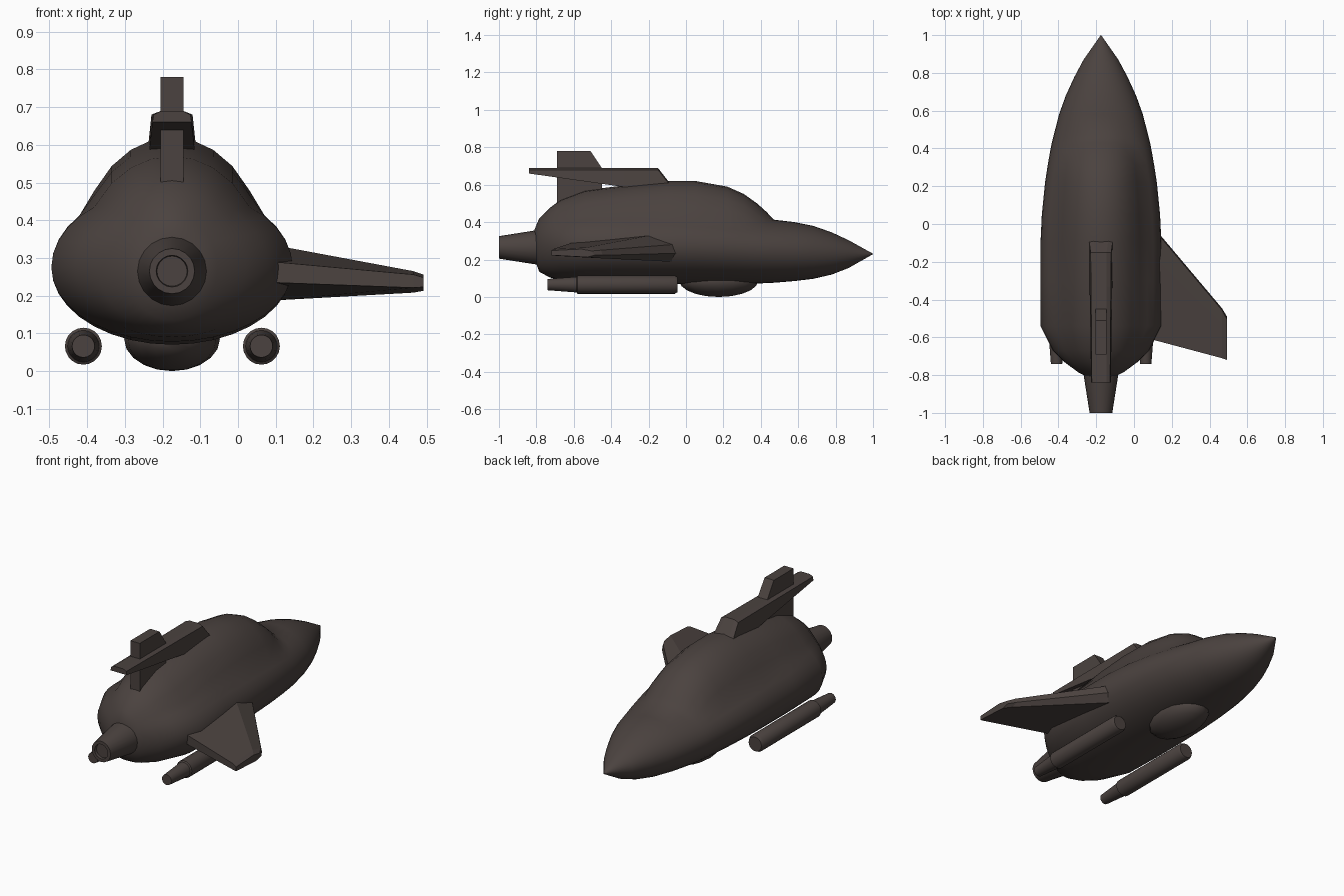
import bpy, bmesh
from math import sin, cos, pi, sqrt, radians

CX = -0.175  # centre line of the ship body

paint = bpy.data.materials.new("dark_hull_grey")
paint.diffuse_color = (0.07, 0.055, 0.05, 1)


def finish(name, bm, smooth=None):
    bmesh.ops.recalc_face_normals(bm, faces=bm.faces)
    me = bpy.data.meshes.new(name)
    bm.to_mesh(me)
    bm.free()
    ob = bpy.data.objects.new(name, me)
    bpy.context.collection.objects.link(ob)
    me.materials.append(paint)
    if smooth:
        bpy.ops.object.select_all(action='DESELECT')
        ob.select_set(True)
        bpy.context.view_layer.objects.active = ob
        bpy.ops.object.shade_smooth_by_angle(angle=radians(smooth))
    return ob


def loft(name, rings, smooth=None):
    """Skin a row of equal-length point rings and cap both ends."""
    bm = bmesh.new()
    vs = [[bm.verts.new(p) for p in r] for r in rings]
    n = len(vs[0])
    for a, b in zip(vs, vs[1:]):
        for i in range(n):
            j = (i + 1) % n
            bm.faces.new((a[i], a[j], b[j], b[i]))
    bm.faces.new(vs[0])
    bm.faces.new(vs[-1])
    return finish(name, bm, smooth)


def lathe(name, cx, cz, profile, n=20):
    """Turned part along y from (y, radius) pairs."""
    loft(name, [[(cx + r * cos(2 * pi * i / n), y, cz + r * sin(2 * pi * i / n))
                 for i in range(n)] for y, r in profile], 35)


# Hull: elliptical sections merged with a raised cabin hump
# y, half width, bottom, top, mid height, hump half width, hump crown
stations = [
    (-0.81, 0.07, 0.205, 0.34, 0.27, 0.06, 0.36),
    (-0.785, 0.12, 0.135, 0.41, 0.275, 0.10, 0.42),
    (-0.73, 0.195, 0.105, 0.44, 0.275, 0.17, 0.475),
    (-0.67, 0.255, 0.09, 0.46, 0.275, 0.21, 0.52),
    (-0.54, 0.32, 0.078, 0.485, 0.275, 0.245, 0.57),
    (-0.30, 0.32, 0.07, 0.49, 0.275, 0.255, 0.60),
    (-0.10, 0.32, 0.07, 0.49, 0.275, 0.255, 0.62),
    (0.05, 0.313, 0.07, 0.48, 0.272, 0.25, 0.62),
    (0.22, 0.296, 0.07, 0.46, 0.265, 0.24, 0.59),
    (0.31, 0.282, 0.07, 0.445, 0.26, 0.228, 0.55),
    (0.38, 0.27, 0.072, 0.43, 0.255, 0.21, 0.50),
    (0.43, 0.26, 0.074, 0.42, 0.252, 0.19, 0.455),
    (0.47, 0.25, 0.076, 0.413, 0.25, 0.16, 0.413),
    (0.58, 0.222, 0.085, 0.40, 0.245, 0, 0),
    (0.68, 0.186, 0.097, 0.38, 0.24, 0, 0),
    (0.78, 0.14, 0.12, 0.345, 0.235, 0, 0),
    (0.87, 0.092, 0.155, 0.303, 0.23, 0, 0),
    (1.0, 0.001, 0.229, 0.231, 0.23, 0, 0)]


def hull_ring(y, w, zb, zt, zm, hw, crown, n=36):
    ring = []
    for i in range(n):
        a = 2 * pi * i / n
        x, s = w * cos(a), sin(a)
        z = zm + s * ((zt - zm) if s > 0 else (zm - zb))
        if s > 0 and abs(x) < hw:
            z = max(z, zm + (crown - zm) * sqrt(1 - (x / hw) ** 2))
        ring.append((CX + x, y, z))
    return ring


loft("hull", [hull_ring(*s) for s in stations], 50)

# Belly bulge
bm = bmesh.new()
bmesh.ops.create_uvsphere(bm, u_segments=16, v_segments=10, radius=1)
for v in bm.verts:
    v.co = (CX + 0.127 * v.co.x, 0.175 + 0.21 * v.co.y, 0.085 + 0.085 * v.co.z)
finish("belly_bulge", bm, 40)

# Main thruster with a recessed outlet
lathe("main_thruster", CX, 0.265,
      [(-0.74, 0.10), (-0.81, 0.09), (-1.0, 0.06), (-1.0, 0.042), (-0.985, 0.04)])

# Pair of under-slung tubes
for side, x in (("left", -0.41), ("right", 0.062)):
    lathe(side + "_tube", x, 0.066,
          [(-0.74, 0.03), (-0.585, 0.042), (-0.58, 0.049),
           (-0.06, 0.049), (-0.045, 0.041)])

# Single side wing
root = [(-0.61, 0.235), (-0.61, 0.29), (-0.16, 0.335),
        (-0.01, 0.285), (0.0, 0.235), (-0.05, 0.187)]
outer = [(-0.71, 0.221), (-0.71, 0.256), (-0.53, 0.265),
         (-0.455, 0.25), (-0.445, 0.223), (-0.48, 0.208)]
tip = [(-0.72, 0.223), (-0.72, 0.248), (-0.56, 0.256),
       (-0.505, 0.246), (-0.49, 0.223), (-0.53, 0.213)]
loft("side_wing", [[(x, y, z) for y, z in sec]
                   for x, sec in ((0.09, root), (0.465, outer), (0.492, tip))])

# Dorsal spar: y, bottom z, bottom half width, top z, top half width
spar = [(-0.84, 0.66, 0.052, 0.69, 0.045),
        (-0.33, 0.588, 0.060, 0.69, 0.045),
        (-0.15, 0.54, 0.064, 0.69, 0.045),
        (-0.08, 0.54, 0.066, 0.60, 0.062)]
loft("dorsal_spar", [[(CX - b, y, zb), (CX - b * 0.5 - t * 0.5, y, zt - 0.01),
                      (CX - t * 0.65, y, zt), (CX + t * 0.65, y, zt),
                      (CX + b * 0.5 + t * 0.5, y, zt - 0.01), (CX + b, y, zb)]
                     for y, zb, b, zt, t in spar])

# Upright tail fin through the spar
fin = [(-0.69, 0.49), (-0.69, 0.78), (-0.51, 0.78), (-0.45, 0.69), (-0.45, 0.49)]
loft("tail_fin", [[(CX + dx, y, z) for y, z in fin] for dx in (-0.03, 0.03)])
